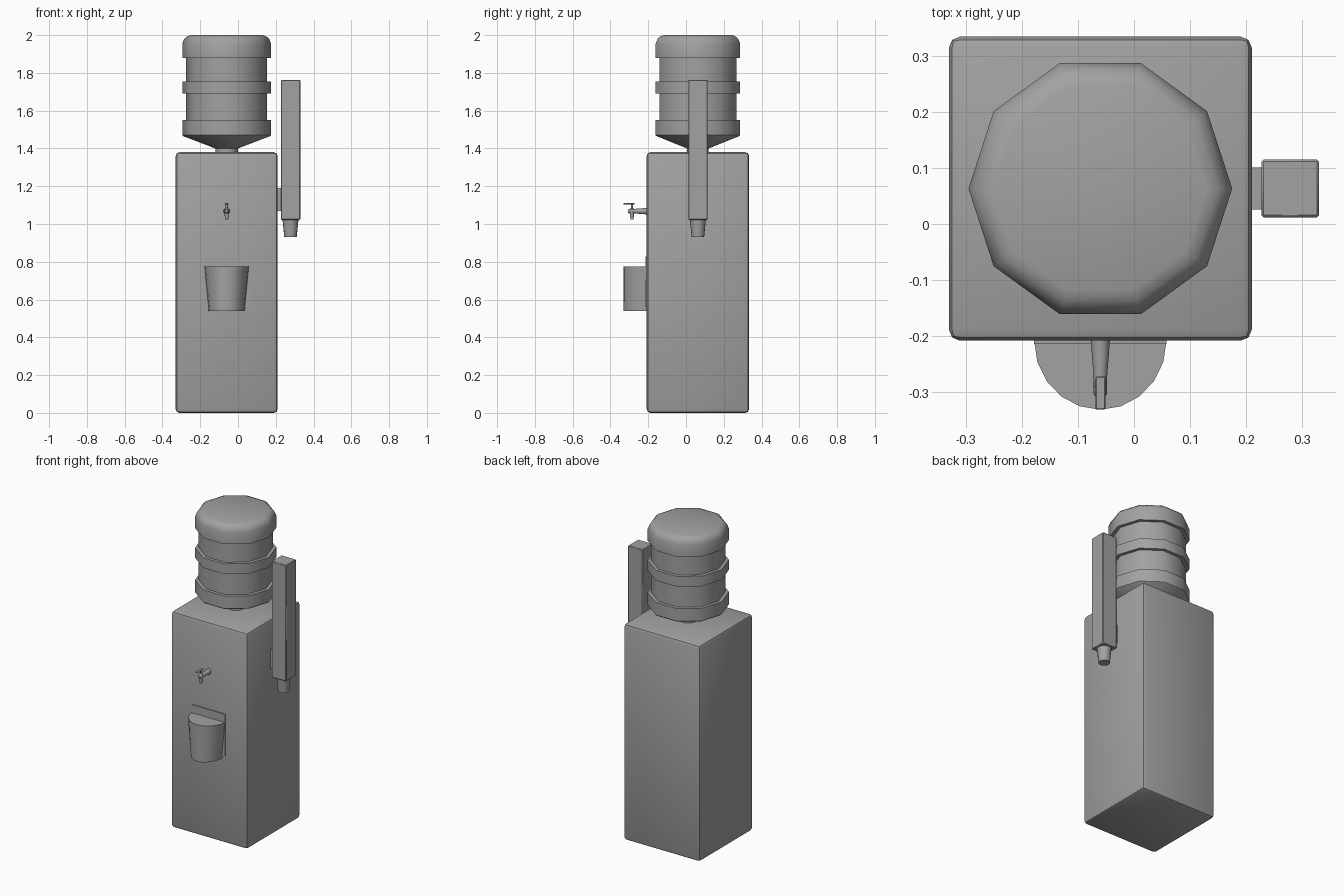
import bpy, bmesh
from math import pi, cos, sin, radians
from mathutils import Matrix

default = bpy.data.objects.get("Cube")
if default:
    bpy.data.objects.remove(default, do_unlink=True)

GREY = (0.36, 0.36, 0.36, 1)
grey = bpy.data.materials.new("plain grey")
grey.use_nodes = True
grey.diffuse_color = GREY
grey.node_tree.nodes["Principled BSDF"].inputs["Base Color"].default_value = GREY


def finish(name, bm, bevel=0, segments=2, angle=40):
    """Turn a bmesh into a named, shaded object."""
    bmesh.ops.recalc_face_normals(bm, faces=bm.faces)
    mesh = bpy.data.meshes.new(name)
    bm.to_mesh(mesh)
    bm.free()
    mesh.materials.append(grey)
    obj = bpy.data.objects.new(name, mesh)
    bpy.context.collection.objects.link(obj)
    bpy.ops.object.select_all(action="DESELECT")
    obj.select_set(True)
    bpy.context.view_layer.objects.active = obj
    if bevel:
        mod = obj.modifiers.new("rounded edges", "BEVEL")
        mod.width, mod.segments = bevel, segments
        bpy.ops.object.modifier_apply(modifier=mod.name)
    bpy.ops.object.shade_smooth_by_angle(angle=radians(angle))
    return obj


def box(name, low, high, bevel=0, segments=2):
    bm = bmesh.new()
    size = [h - l for l, h in zip(low, high)]
    mid = [(h + l) / 2 for l, h in zip(low, high)]
    bmesh.ops.create_cube(bm, size=1, matrix=Matrix.Translation(mid) @ Matrix.Diagonal((*size, 1)))
    return finish(name, bm, bevel, segments)


def loft(bm, rings):
    """Skin matching closed rings and cap both ends."""
    rings = [[bm.verts.new(p) for p in ring] for ring in rings]
    for a, b in zip(rings, rings[1:]):
        for i in range(len(a)):
            j = (i + 1) % len(a)
            bm.faces.new((a[i], a[j], b[j], b[i]))
    bm.faces.new(rings[0][::-1])
    bm.faces.new(rings[-1])


def lathe(name, profile, place, sides, turn=Matrix()):
    """Revolve (radius, height) pairs round z, then turn and place."""
    bm = bmesh.new()
    loft(bm, [[(r * cos(2 * pi * i / sides), r * sin(2 * pi * i / sides), h)
               for i in range(sides)] for r, h in profile])
    bm.transform(Matrix.Translation(place) @ turn)
    return finish(name, bm)


CX, CY = -0.06, 0.063     # cabinet centre
FRONT = -0.208            # front panel

# Cabinet
box("cabinet", (-0.33, FRONT, 0), (0.21, 0.334, 1.38), 0.02)

# Ten-sided water bottle with three raised bands
WIDE, NARROW = 0.235, 0.214
profile = [(0.06, 1.37), (0.06, 1.40), (WIDE - 0.005, 1.465), (WIDE, 1.47)]
for band_top, next_band in ((1.55, 1.69), (1.755, 1.88)):
    profile += [(WIDE, band_top), (NARROW, band_top), (NARROW, next_band), (WIDE, next_band)]
profile += [(WIDE, 1.955), (0.225, 1.98), (0.21, 1.993), (0.19, 2.0)]
lathe("water_bottle", profile, (CX, CY, 0), 10)

# Cup dispenser on the side
box("cup_tube", (0.227, 0.012, 1.022), (0.33, 0.115, 1.763), 0.004, 1)
box("cup_bracket", (0.205, 0.026, 1.07), (0.23, 0.101, 1.19))
lathe("paper_cup", [(0.033, 0.93), (0.043, 1.03)], (0.278, CY, 0), 16)

# Half-round drip bucket, tapering sideways only
bm = bmesh.new()
ARC = 10
loft(bm, [[(CX + w * cos(pi * i / ARC), FRONT - 0.123 * sin(pi * i / ARC), z)
           for i in range(ARC + 1)] for w, z in ((0.095, 0.54), (0.118, 0.775))])
finish("drip_bucket", bm)
box("bucket_backplate", (CX - 0.118, FRONT - 0.006, 0.56), (CX + 0.118, FRONT + 0.004, 0.827))

# Tap: tapered pipe, spout and lever
forward = Matrix.Rotation(pi / 2, 4, "X")
lathe("tap_pipe", [(0.017, 0), (0.012, 0.065), (0.012, 0.095), (0.008, 0.1)],
      (CX, FRONT, 1.068), 12, forward)
lathe("tap_spout", [(0.008, 1.024), (0.011, 1.05), (0.011, 1.08), (0.006, 1.085), (0.006, 1.106)],
      (CX, -0.286, 0), 12)
box("tap_lever", (CX - 0.009, -0.331, 1.104), (CX + 0.009, -0.272, 1.111), 0.002, 1)
